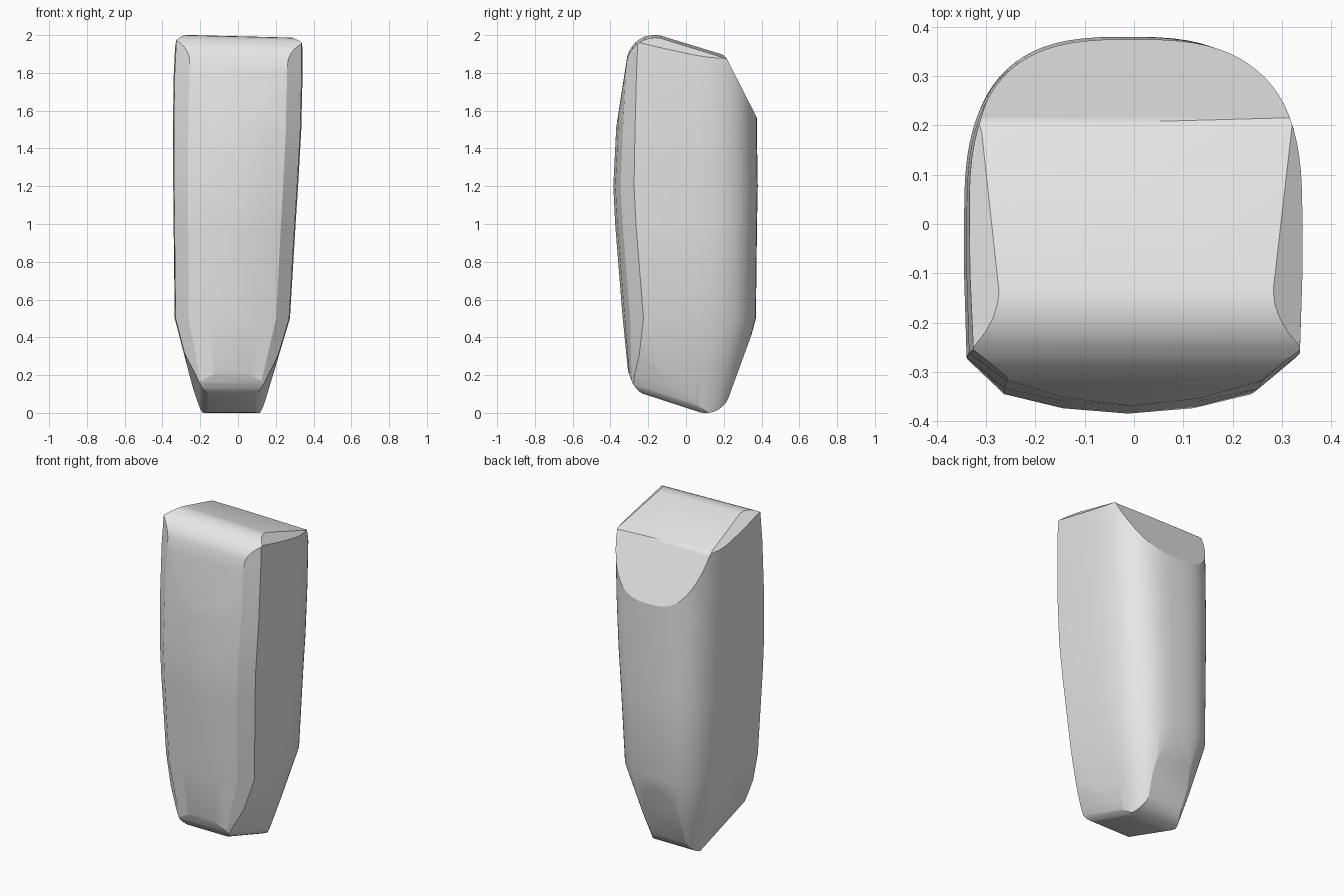
import bpy, bmesh
from math import cos, sin, radians, pi
from mathutils import Vector

cube = bpy.data.objects.get("Cube")
if cube:
    bpy.data.objects.remove(cube, do_unlink=True)

grey = bpy.data.materials.new("light_grey")
grey.use_nodes = True
grey.diffuse_color = (0.8, 0.8, 0.8, 1)
grey.node_tree.nodes["Principled BSDF"].inputs["Base Color"].default_value = grey.diffuse_color

bm = bmesh.new()


def section(z, left, right, front, back, bevel):
    """Horizontal outline: bowed front, bevelled front corners, rounded back."""
    half, mid = (right - left) / 2, (right + left) / 2
    pts = [(0, front), (0.4, front + bevel * 0.1), (0.76, front + bevel * 0.36),
           (0.985, front + bevel), (1, -0.1)]
    steps = 20
    for i in range(steps + 1):
        a = i / steps * pi / 2
        pts.append((cos(a) ** 0.69, back * sin(a) ** 0.69))
    pts[-1] = (0, back)
    pts += [(-u, y) for u, y in pts[-2:0:-1]]
    return [bm.verts.new((mid + u * half, y, z)) for u, y in pts]


# Tapered body: height, left, right, front, back, corner bevel
rings = [section(*row) for row in (
    (-0.1, -0.175, 0.095, -0.285, 0.19, 0.03),
    (0.2, -0.257, 0.185, -0.305, 0.29, 0.045),
    (0.5, -0.335, 0.275, -0.335, 0.37, 0.11),
    (1.0, -0.341, 0.305, -0.375, 0.376, 0.11),
    (1.2, -0.343, 0.318, -0.385, 0.38, 0.11),
    (1.5, -0.345, 0.335, -0.37, 0.375, 0.1),
    (1.8, -0.34, 0.342, -0.352, 0.375, 0.09),
    (2.1, -0.325, 0.342, -0.33, 0.37, 0.08))]
for low, high in zip(rings, rings[1:]):
    n = len(low)
    for i in range(n):
        j = (i + 1) % n
        bm.faces.new((low[i], low[j], high[j], high[i]))
bm.faces.new(rings[0][::-1])
bm.faces.new(rings[-1])


def cut(point, normal):
    """Slice off everything beyond a plane and close the opening."""
    bmesh.ops.bisect_plane(bm, geom=bm.verts[:] + bm.edges[:] + bm.faces[:],
                           plane_co=point, plane_no=Vector(normal).normalized(),
                           clear_outer=True)
    rim = [e for e in bm.edges if e.is_boundary]
    if rim:
        bmesh.ops.holes_fill(bm, edges=rim, sides=0)


def round_across(y, z, r, start, end, steps, tilt=0):
    """Round an edge that runs from left to right."""
    for i in range(steps + 1):
        a = radians(start + (end - start) * i / steps)
        cut((-0.27, y + r * cos(a), z + r * sin(a)), (tilt * sin(a), cos(a), sin(a)))


def round_along(x, z, r, start, end, steps, slope):
    """Round an edge that runs from front to back down a slope."""
    for i in range(steps + 1):
        a = radians(start + (end - start) * i / steps)
        cut((x + r * cos(a), 0, z + r * sin(a)), (cos(a), slope * sin(a), sin(a)))


# Top: rounded front edge, sloping roof, softened edge and steep rear facet
round_across(-0.165, 1.85, 0.15, 171, 73, 9, 0.025)
round_across(0.165, 1.843, 0.06, 73, 27, 4)

# Top side bevels, narrowing towards the back
for s, a, b, c in (
        (1, (0.31, 0.2, 1.89), (0.285, -0.15, 1.985), (0.337, -0.15, 1.94)),
        (-1, (-0.305, 0.2, 1.9), (-0.275, -0.15, 2.0), (-0.332, -0.15, 1.95))):
    a, b, c = Vector(a), Vector(b), Vector(c)
    normal = (b - a).cross(c - a)
    if normal.dot(Vector((s, 0, 1))) < 0:
        normal.negate()
    cut(a, normal)

# Foot: sloped underside with rounded front, rear and sides
round_across(-0.17, 0.212, 0.125, 200, 252, 4)
round_across(0.105, 0.13, 0.13, 252, 340, 8)
round_along(-0.14, 0.096, 0.07, 205, 255, 4, 0.325)
round_along(0.075, 0.096, 0.07, 335, 285, 4, 0.325)

bmesh.ops.remove_doubles(bm, verts=bm.verts[:], dist=0.0005)
bmesh.ops.recalc_face_normals(bm, faces=bm.faces[:])

mesh = bpy.data.meshes.new("tapered_body")
bm.to_mesh(mesh)
bm.free()
mesh.materials.append(grey)
body = bpy.data.objects.new("tapered_body", mesh)
bpy.context.collection.objects.link(body)
bpy.ops.object.select_all(action="DESELECT")
body.select_set(True)
bpy.context.view_layer.objects.active = body
bpy.ops.object.shade_smooth_by_angle(angle=radians(16))
